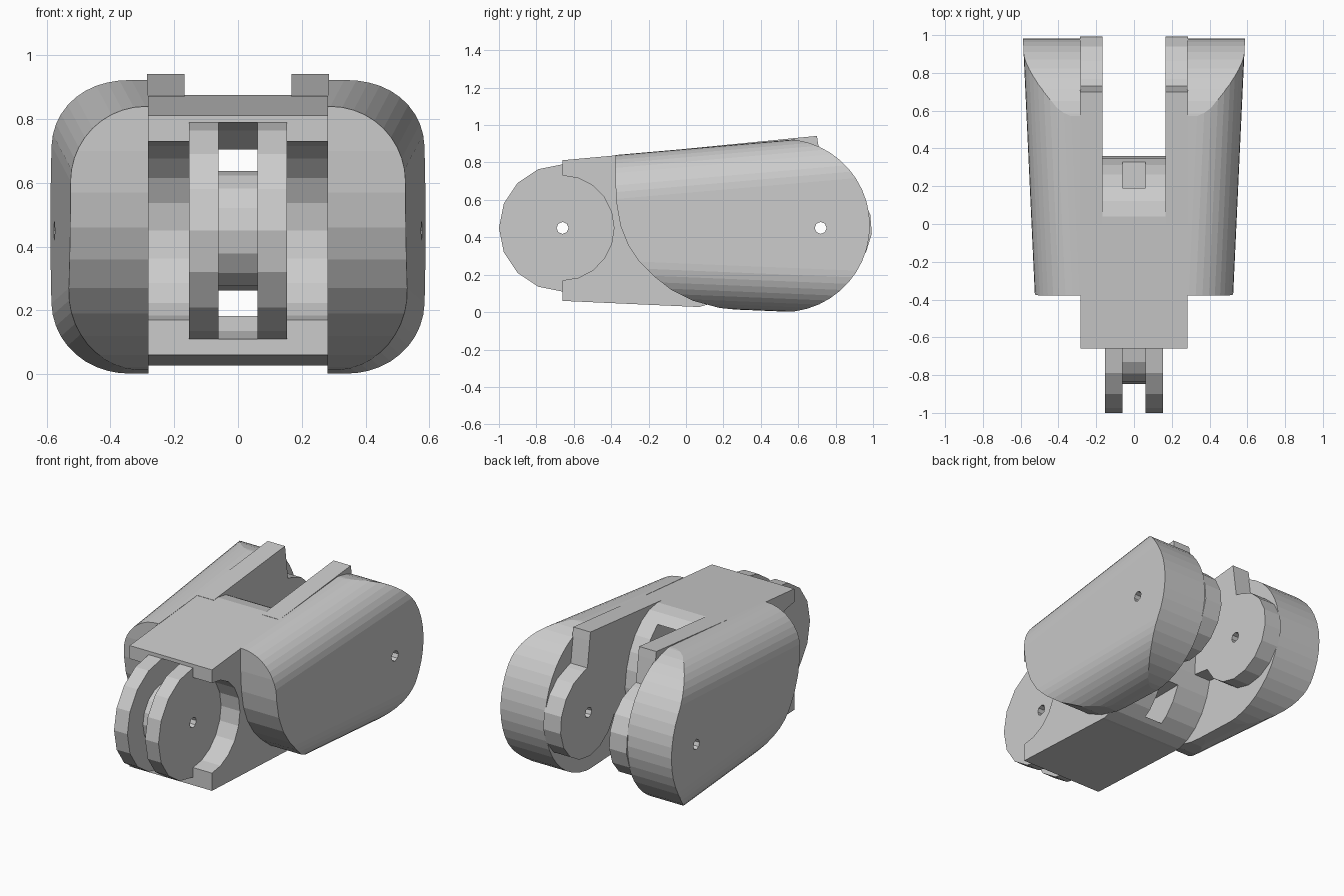
import bpy, bmesh
from math import sin, cos, pi, radians

if "Cube" in bpy.data.objects:
    bpy.data.objects.remove(bpy.data.objects["Cube"])

FRONT, REAR = (-0.66, 0.45), (0.72, 0.45)   # hinge axes in (y, z)


def arc(c, ry, rz, a0, a1, n):
    return [(c[0] + ry * cos(radians(a0 + (a1 - a0) * i / n)),
             c[1] + rz * sin(radians(a0 + (a1 - a0) * i / n))) for i in range(n + 1)]


def loft(name, rings):
    bm = bmesh.new()
    loops = [[bm.verts.new(p) for p in r] for r in rings]
    n = len(loops[0])
    for a, b in zip(loops, loops[1:]):
        for i in range(n):
            j = (i + 1) % n
            bm.faces.new((a[i], a[j], b[j], b[i]))
    bm.faces.new(loops[0][::-1])
    bm.faces.new(loops[-1])
    bmesh.ops.recalc_face_normals(bm, faces=bm.faces)
    if bm.calc_volume(signed=True) < 0:
        bmesh.ops.reverse_faces(bm, faces=bm.faces)
    me = bpy.data.meshes.new(name)
    bm.to_mesh(me)
    bm.free()
    ob = bpy.data.objects.new(name, me)
    bpy.context.collection.objects.link(ob)
    return ob


def extrude(name, yz, x0, x1):
    return loft(name, [[(x, y, z) for y, z in yz] for x in (x0, x1)])


def disc(name, c, r, x0, x1, n=16):
    return extrude(name, arc(c, r, r, 0, 360 - 360 / n, n - 1), x0, x1)


def boolean(ob, cutter, op='DIFFERENCE'):
    m = ob.modifiers.new(op.title(), 'BOOLEAN')
    m.operation, m.solver, m.object = op, 'EXACT', cutter
    cutter.hide_render = True
    cutter.hide_set(True)


def mirror(ob):
    m = ob.modifiers.new('Mirror', 'MIRROR')
    m.use_axis[0] = True
    m.use_mirror_merge = False


# Pin hole cutters
front_pin = disc('front_pin_cutter', FRONT, 0.032, -1, 1, 8)
rear_pin = disc('rear_pin_cutter', REAR, 0.032, -1, 1, 8)


# Outer side shells: extruded side profile trimmed by a tapered rounded section
def section(y):
    t = (y + 0.375) / 1.355
    w, top, bot, r = 0.525 + 0.063 * t, 0.84 + 0.118 * t, 0.04 - 0.056 * t, 0.235
    pts = [(0.1, bot)] + arc((w - r, bot + r), r, r, -90, 0, 10)
    pts += arc((w - r, top - r), r, r, 0, 90, 10) + [(0.1, top)]
    return [(x, y, z) for x, z in pts]


profile = [(-0.378, 1.1), (-0.378, 0.7), (-0.37, 0.57), (-0.35, 0.46), (-0.31, 0.36),
           (-0.25, 0.27), (-0.17, 0.19), (-0.08, 0.12), (0.04, 0.06), (0.18, 0.022),
           (0.34, 0.006)] + arc((0.52, 0.463), 0.463, 0.463, -90, 90, 22) + [(0.52, 1.1)]
# the rear cap above the arc is closed by the section itself
shell = extrude('side_shell', profile, 0.281, 0.8)
boolean(shell, loft('shell_section_cutter', [section(-0.6), section(1.2)]), 'INTERSECT')
boolean(shell, rear_pin)
mirror(shell)

# Central core: socket at the front, rounded knuckle inside the rear slot
core_yz = [(-0.66, 0.06), (0.05, 0.028)] + arc((0.04, 0.45), 0.32, 0.425, -85, 90, 12)
core_yz += [(-0.66, 0.812)] + arc(FRONT, 0.275, 0.28, 90, -90, 10)
core = extrude('central_core', core_yz, -0.283, 0.283)
upper = [(-0.7, 0.625), (0.6, 0.625), (0.6, 0.99), (-0.1, 0.705), (-0.7, 0.705)]
lower = [(y, 0.887 - z) for y, z in upper]
boolean(core, extrude('upper_channel_cutter', upper, -0.061, 0.061))
boolean(core, extrude('lower_channel_cutter', lower, -0.061, 0.061))
boolean(core, disc('groove_cutter', FRONT, 0.34, -0.061, 0.061))

# Front hinge: two plates around a smaller hub, tied back to the core
plate = disc('front_hinge_plate', FRONT, 0.34, 0.061, 0.153)
boolean(plate, front_pin)
mirror(plate)
hub = disc('front_hinge_hub', FRONT, 0.187, -0.062, 0.062)
boolean(hub, front_pin)

# Rear arms: stop tab above, hinge boss at the end
arm_yz = [(0.0, 0.873), (0.7, 0.942), (0.708, 0.89), (0.73, 0.73)]
arm_yz += arc(REAR, 0.275, 0.275, 80, -157.5, 11) + [(0.36, 0.36), (0.0, 0.36)]
arm = extrude('rear_hinge_arm', arm_yz, 0.167, 0.286)
boolean(arm, rear_pin)
mirror(arm)
